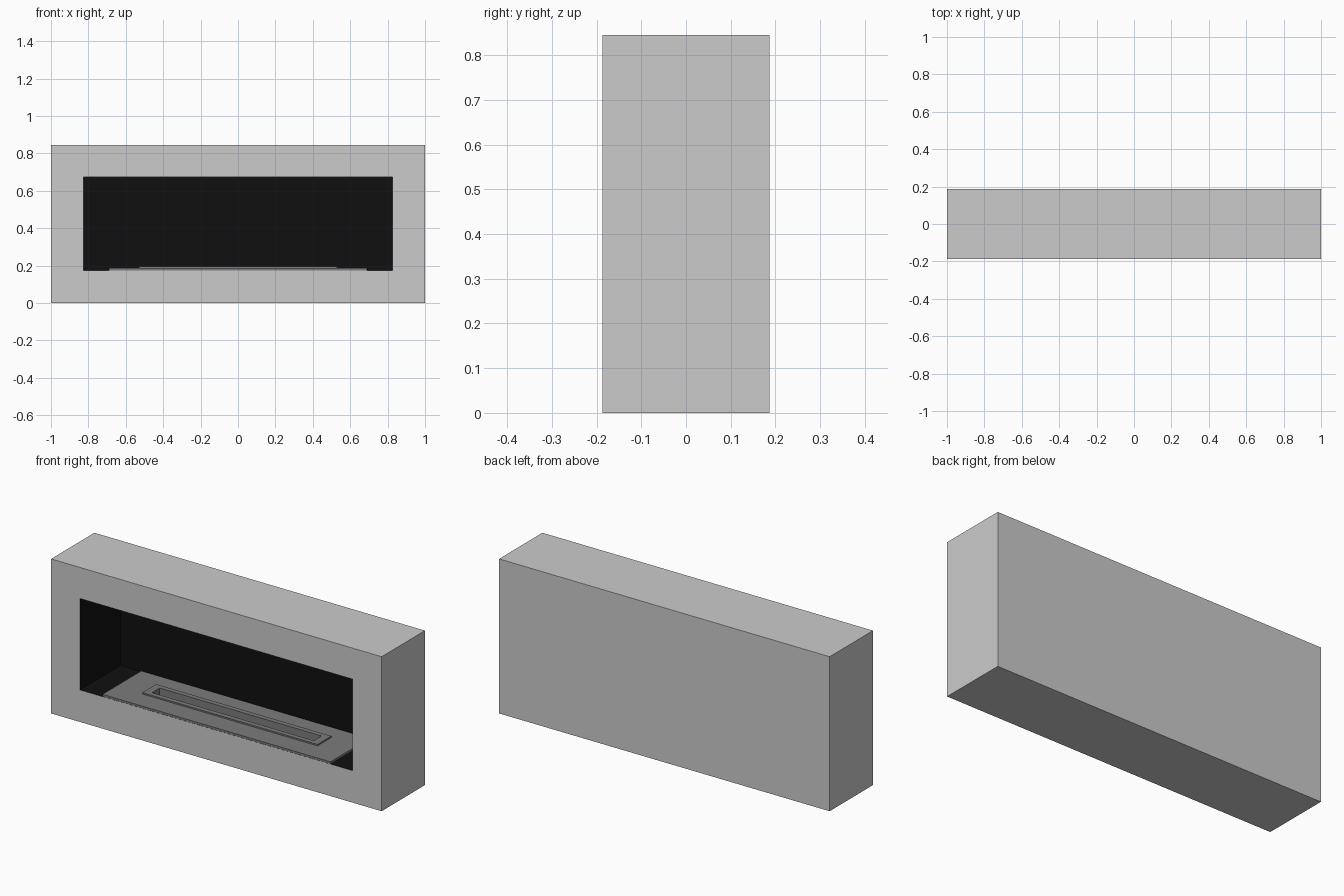
import bpy, bmesh

if "Cube" in bpy.data.objects:
    bpy.data.objects.remove(bpy.data.objects["Cube"])


def material(name, v):
    m = bpy.data.materials.new(name)
    m.diffuse_color = (v, v, v, 1)
    m.use_nodes = True
    m.node_tree.nodes["Principled BSDF"].inputs["Base Color"].default_value = m.diffuse_color
    return m


def loft(name, rects, axis, mats, cap_start=True, bands=None):
    """Bridge rectangles (u0, u1, v0, v1, level) along an axis, cap the ends.
    bands gives a material index per band; the end cap uses the last one."""
    bm = bmesh.new()
    loops = []
    for u0, u1, v0, v1, w in rects:
        pts = [(u0, v0), (u1, v0), (u1, v1), (u0, v1)]
        loops.append([bm.verts.new((u, v, w) if axis == 'Z' else (u, w, v)) for u, v in pts])
    for k, (a, b) in enumerate(zip(loops, loops[1:])):
        for i in range(4):
            j = (i + 1) % 4
            f = bm.faces.new((a[i], a[j], b[j], b[i]))
            f.material_index = bands[k] if bands else 0
    end = bm.faces.new(loops[-1])
    end.material_index = bands[-1] if bands else 0
    if cap_start:
        bm.faces.new(loops[0][::-1])
        bmesh.ops.recalc_face_normals(bm, faces=bm.faces)
    me = bpy.data.meshes.new(name)
    bm.to_mesh(me)
    bm.free()
    for m in mats:
        me.materials.append(m)
    ob = bpy.data.objects.new(name, me)
    bpy.context.collection.objects.link(ob)
    return ob


casing = material("casing_grey", 0.8)
black = material("firebox_black", 0.005)
steel = material("burner_grey", 0.2)

F, B = -0.187, 0.187          # front and back of the casing
FLOOR = 0.175                 # firebox floor height

# Surround with its recessed black firebox
surround = loft("surround", [
    (-1, 1, 0, 0.845, B),
    (-1, 1, 0, 0.845, F),
    (-0.825, 0.825, FLOOR, 0.675, F),
    (-0.825, 0.825, FLOOR, 0.675, 0.163),
], 'Y', [casing, black], bands=[0, 0, 1])

# Well in the firebox floor that receives the burner trough
well = loft("well_cutter", [
    (-0.5, 0.5, -0.05, 0.03, 0.13),
    (-0.5, 0.5, -0.05, 0.03, 0.185),
], 'Z', [black])
well.hide_render = True
well.hide_viewport = True
cut = surround.modifiers.new("burner_well", 'BOOLEAN')
cut.operation = 'DIFFERENCE'
cut.solver = 'EXACT'
cut.object = well

# Burner: flat plate, raised rim and sunken fuel trough
loft("burner", [
    (-0.69, 0.69, F + 0.001, 0.150, FLOOR),
    (-0.69, 0.69, F + 0.001, 0.150, 0.187),
    (-0.53, 0.53, -0.070, 0.050, 0.187),
    (-0.53, 0.53, -0.070, 0.050, 0.195),
    (-0.49, 0.49, -0.043, 0.023, 0.195),
    (-0.49, 0.49, -0.043, 0.023, 0.140),
], 'Z', [steel], cap_start=False)
